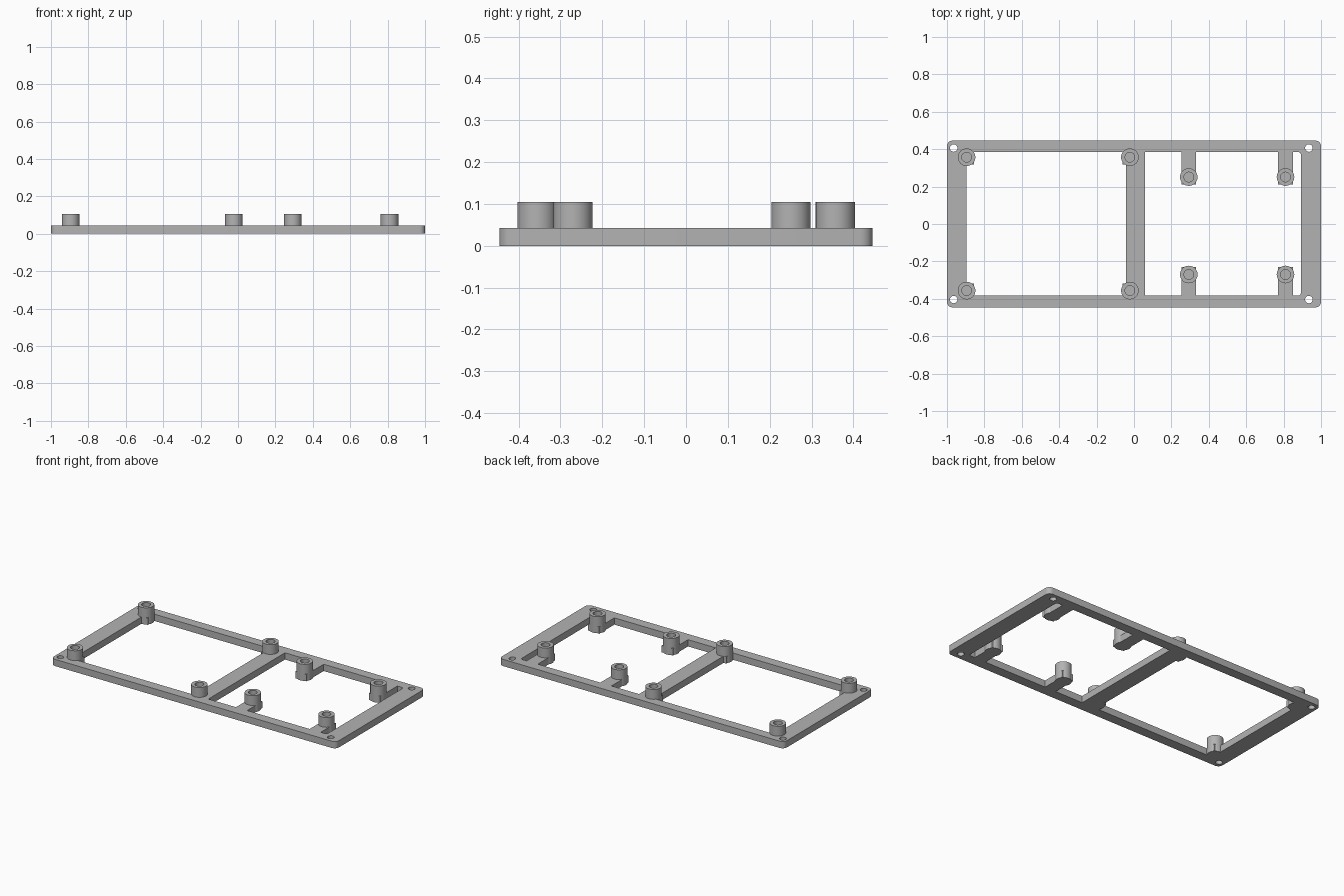
import bpy, bmesh
from math import cos, sin, pi, tau
from mathutils import Vector

if "Cube" in bpy.data.objects:
    bpy.data.objects.remove(bpy.data.objects["Cube"])

THICK, TOP = 0.043, 0.105
BOSS_R, BORE_R, PAD = 0.047, 0.026, 0.039

grey = bpy.data.materials.new("plain grey")
grey.use_nodes = True
colour = (0.45, 0.45, 0.45, 1)
grey.diffuse_color = colour
grey.node_tree.nodes["Principled BSDF"].inputs["Base Color"].default_value = colour


def finish(bm, name):
    bmesh.ops.recalc_face_normals(bm, faces=bm.faces)
    mesh = bpy.data.meshes.new(name)
    bm.to_mesh(mesh)
    bm.free()
    mesh.materials.append(grey)
    obj = bpy.data.objects.new(name, mesh)
    bpy.context.collection.objects.link(obj)
    bpy.ops.object.select_all(action='DESELECT')
    obj.select_set(True)
    bpy.context.view_layer.objects.active = obj
    bpy.ops.object.shade_smooth_by_angle(angle=pi / 6)
    return obj


def circle(x, y, r, n=32):
    return [(x + r * cos(tau * i / n), y + r * sin(tau * i / n)) for i in range(n)]


def rounded(points, radius, steps=6):
    """Round every corner of a right-angled outline."""
    out = []
    for i, p in enumerate(points):
        p = Vector(p)
        a = (Vector(points[i - 1]) - p).normalized() * radius
        b = (Vector(points[(i + 1) % len(points)]) - p).normalized() * radius
        for k in range(steps + 1):
            t = k / steps * pi / 2
            out.append(p + a * (1 - sin(t)) + b * (1 - cos(t)))
    return out


# Boss centres
bay_x = (-0.895, -0.022)
bay_y = (-0.356, 0.357)
tab_x = (0.293, 0.81)
tab_y = (-0.27, 0.251)

# Outlines of the frame and its openings
y0, y1 = -0.383, 0.385
outer = rounded([(-1, -0.446), (1, -0.446), (1, 0.446), (-1, 0.446)], 0.03)

# Left bay, with a square pad stepping into each corner
xa, xb = bay_x[0], -0.042
pa, pb = bay_x[0] + PAD, bay_x[1] - PAD
qa, qb = bay_y[0] + PAD, bay_y[1] - PAD
left_bay = [(xa, qa), (pa, qa), (pa, y0), (pb, y0), (pb, qa), (xb, qa),
            (xb, qb), (pb, qb), (pb, y1), (pa, y1), (pa, qb), (xa, qb)]


def tab_edge(wall, tip, xs):
    """Edge of the right bay, with a tab reaching inward at each x."""
    pts = []
    for x in xs:
        pts += [(x - PAD, wall), (x - PAD, tip), (x + PAD, tip), (x + PAD, wall)]
    return pts


r, right = 0.015, 0.892
lower = tab_edge(y0, tab_y[0] + PAD, tab_x)
upper = tab_edge(y1, tab_y[1] - PAD, tab_x)[::-1]
arc = [(right - r + r * sin(k * pi / 12), y0 + r - r * cos(k * pi / 12)) for k in range(7)]
arc += [(x, y1 + y0 - y) for x, y in reversed(arc)]
right_bay = [(0.06, y0)] + lower + arc + upper + [(0.06, y1)]

screw_holes = [circle(x, y, 0.02, 24) for x in (-0.964, 0.935) for y in (-0.404, 0.406)]

# Frame: fill between the outlines, then give it thickness
bm = bmesh.new()
edges = []
for loop in [outer, left_bay, right_bay] + screw_holes:
    vs = [bm.verts.new((p[0], p[1], 0)) for p in loop]
    edges += [bm.edges.new((v, vs[i - 1])) for i, v in enumerate(vs)]
bmesh.ops.triangle_fill(bm, edges=edges, use_beauty=True, normal=(0, 0, 1))
ext = bmesh.ops.extrude_face_region(bm, geom=bm.faces[:])["geom"]
bmesh.ops.translate(bm, vec=(0, 0, THICK),
                    verts=[g for g in ext if isinstance(g, bmesh.types.BMVert)])
finish(bm, "frame")


# Bosses: round posts with a blind bore
def boss(x, y, name):
    bm = bmesh.new()
    rings = []
    for rad, z in ((BOSS_R, 0), (BOSS_R, TOP), (BORE_R, TOP), (BORE_R, THICK)):
        rings.append([bm.verts.new((px, py, z)) for px, py in circle(x, y, rad)])
    for a, b in zip(rings, rings[1:]):
        for i in range(len(a)):
            bm.faces.new((a[i - 1], a[i], b[i], b[i - 1]))
    bm.faces.new(rings[0])
    bm.faces.new(rings[-1])
    finish(bm, name)


for label, xs, ys in (("bay_boss", bay_x, bay_y), ("tab_boss", tab_x, tab_y)):
    for x, side in zip(xs, ("right", "left")):
        for y, end in zip(ys, ("front", "back")):
            boss(x, y, f"{label}_{end}_{side}")
